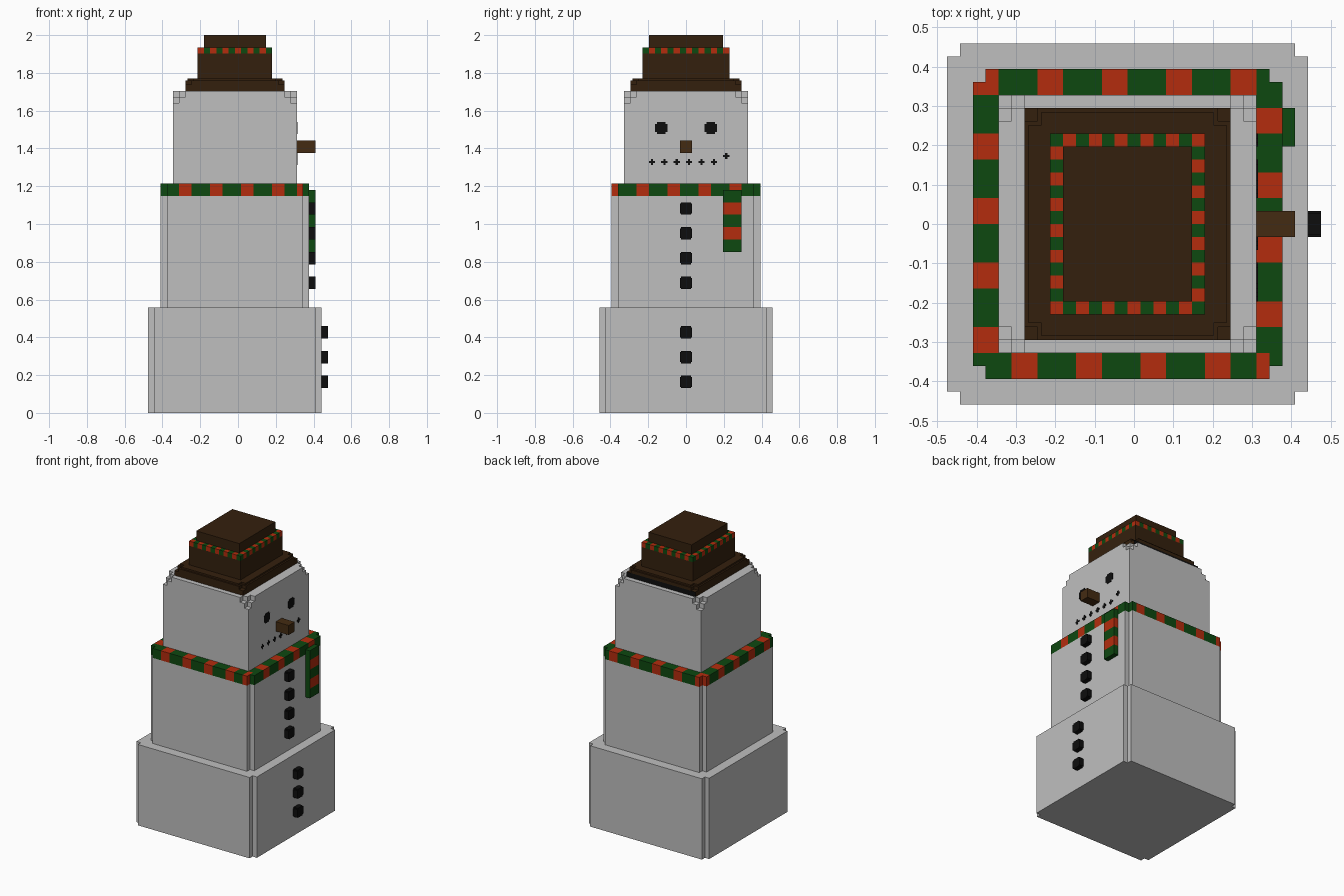
import bpy, bmesh

if "Cube" in bpy.data.objects:
    bpy.data.objects.remove(bpy.data.objects["Cube"])

V = 2 / 61            # one block
OX, OY = 14.5, 0.0    # block coordinates of the world origin


def srgb(r, g, b):
    return tuple((c / 255 / 12.92) if c < 10.3 else ((c / 255 + 0.055) / 1.055) ** 2.4
                 for c in (r, g, b)) + (1.0,)


def material(name, rgb):
    m = bpy.data.materials.new(name)
    m.use_nodes = True
    col = srgb(*rgb)
    m.diffuse_color = col
    bsdf = m.node_tree.nodes["Principled BSDF"]
    bsdf.inputs["Base Color"].default_value = col
    bsdf.inputs["Roughness"].default_value = 0.9
    return m


SNOW = material("snow", (191, 191, 191))
BLACK = material("coal black", (13, 13, 13))
BROWN = material("hat brown", (52, 32, 13))
CARROT = material("nose brown", (68, 43, 18))
RED = material("stripe red", (180, 44, 13))
GREEN = material("stripe green", (13, 72, 16))


def finish(name, bm, mats, rule=None):
    """Scale block units to world units, colour faces by rule and link."""
    bmesh.ops.remove_doubles(bm, verts=bm.verts, dist=1e-4)
    bmesh.ops.recalc_face_normals(bm, faces=bm.faces)
    bm.normal_update()
    for f in bm.faces:
        if rule:
            f.material_index = rule(f.calc_center_median(), f.normal)
    for v in bm.verts:
        v.co = ((v.co.x - OX) * V, (v.co.y - OY) * V, v.co.z * V)
    me = bpy.data.meshes.new(name)
    bm.to_mesh(me)
    bm.free()
    for m in mats:
        me.materials.append(m)
    ob = bpy.data.objects.new(name, me)
    bpy.context.scene.collection.objects.link(ob)
    return ob


def stair_outline(a0, b0, a1, b1, n, s):
    """Rectangle whose corners are cut by n stair steps of size s."""
    corner = [(0, n * s)]
    for t in range(n):
        corner += [((t + 1) * s, (n - t) * s), ((t + 1) * s, (n - t - 1) * s)]
    back = corner[::-1]
    return ([(a0 + x, b0 + y) for x, y in corner] + [(a1 - x, b0 + y) for x, y in back]
            + [(a1 - x, b1 - y) for x, y in corner] + [(a0 + x, b1 - y) for x, y in back])


def prism(bm, rect, lo, hi, n=0, s=1.0, axis="z"):
    """Extrude a stair-cornered rectangle along z, or along x with rect in y, z."""
    def place(a, b, h):
        return (a, b, h) if axis == "z" else (h, a, b)
    pts = stair_outline(*rect, n, s)
    low = [bm.verts.new(place(a, b, lo)) for a, b in pts]
    top = [bm.verts.new(place(a, b, hi)) for a, b in pts]
    bm.faces.new(low[::-1])
    bm.faces.new(top)
    for i in range(len(pts)):
        j = (i + 1) % len(pts)
        bm.faces.new((low[i], low[j], top[j], top[i]))


def part(name, mat, *prisms):
    bm = bmesh.new()
    for p in prisms:
        prism(bm, **p)
    return finish(name, bm, [mat])


def ring(name, cells, lo, hi, is_red):
    """Ring of striped cells with only its outer faces."""
    bm = bmesh.new()
    for i, j in cells:
        c = [(i, j), (i + 1, j), (i + 1, j + 1), (i, j + 1)]
        nbr = [(i, j - 1), (i + 1, j), (i, j + 1), (i - 1, j)]
        red = int(is_red(i, j))
        quads = [[(*p, hi) for p in c], [(*p, lo) for p in c[::-1]]]
        for e in range(4):
            if nbr[e] not in cells:
                a, b = c[e], c[(e + 1) % 4]
                quads.append([(*a, lo), (*b, lo), (*b, hi), (*a, hi)])
        for q in quads:
            bm.faces.new([bm.verts.new(p) for p in q]).material_index = red
    return finish(name, bm, [GREEN, RED])


# Snow body: notched blocks, head with stepped top corners
part("lower_body", SNOW, dict(rect=(0, -14, 28, 14), lo=0, hi=17, n=1))
part("middle_body", SNOW, dict(rect=(2, -12, 26, 12), lo=17, hi=35, n=1))
HEAD = (4, -10, 24, 10)
part("head", SNOW,
     dict(rect=HEAD, lo=35, hi=50),
     dict(rect=HEAD, lo=50, hi=51, n=1),
     dict(rect=HEAD, lo=51, hi=52, n=2))


# Scarf: three green and two red blocks, repeating on each side
def scarf_red(i, j):
    if j >= 10:
        return (i - 4) % 5 >= 3
    if j < -10:
        return i == 24 or (i % 5 < 2 and 4 < i < 24)
    if i < 4:
        return j % 5 < 2
    return (j + 3) % 5 < 2


scarf_cells = {(i, j) for i in range(2, 26) for j in range(-12, 12)
               if not (4 <= i < 24 and -10 <= j < 10)
               and not (i in (2, 25) and j in (-12, 11))}
ring("scarf", scarf_cells, 35, 37, scarf_red)

# Hanging scarf end with a green inner edge
bm = bmesh.new()
for k in range(26, 36, 2):
    prism(bm, (6, k, 9, k + 2), 26, 27, axis="x")
finish("scarf_end", bm, [GREEN, RED],
       lambda c, n: int(n.y > -0.5 and abs(n.z) < 0.5 and int((c.z - 26) // 2) % 2 == 1))

# Hat: brim with a dark back edge, crown, striped band and top
bm = bmesh.new()
BRIM = (6, -9, 22, 9)
prism(bm, BRIM, 52, 53)
prism(bm, BRIM, 53, 53.67, n=1)
prism(bm, (6.33, -8.67, 21.67, 8.67), 53.67, 54, n=1)
finish("hat_brim", bm, [BROWN, BLACK], lambda c, n: int(n.y > 0.5 and c.z < 53))
part("hat_crown", BROWN, dict(rect=(8, -7, 20, 7), lo=54, hi=58))
part("hat_top", BROWN, dict(rect=(9, -6, 19, 6), lo=58, hi=61))
band_cells = {(i, j) for i in range(8, 20) for j in range(-7, 7)
              if not (9 <= i < 19 and -6 <= j < 6)}
ring("hat_band", band_cells, 58, 59, lambda i, j: (i + j) % 2 == 1)

# Face: nose, eyes and a dotted mouth
part("nose", CARROT, dict(rect=(-1, 42, 1, 44), lo=24, hi=27, axis="x"))
for side, y in (("right", -4), ("left", 4)):
    part(side + "_eye", BLACK,
         dict(rect=(y - 1, 45, y + 1, 47), lo=23.9, hi=24.1, n=1, s=0.33, axis="x"))
dots = [(-5.5 + 2 * t, 41.5 if t == 6 else 40.5) for t in range(7)]
part("mouth", BLACK, *[dict(rect=(y - .5, z - .5, y + .5, z + .5), lo=23.9, hi=24.1,
                            n=1, s=0.33, axis="x") for y, z in dots])

# Coal buttons down the front
for name, x, heights in (("middle_buttons", 26, (33, 29, 25, 21)),
                         ("lower_buttons", 28, (13, 9, 5))):
    part(name, BLACK, *[dict(rect=(-1, z - 1, 1, z + 1), lo=x, hi=x + 1, n=1, s=0.2,
                             axis="x") for z in heights])
